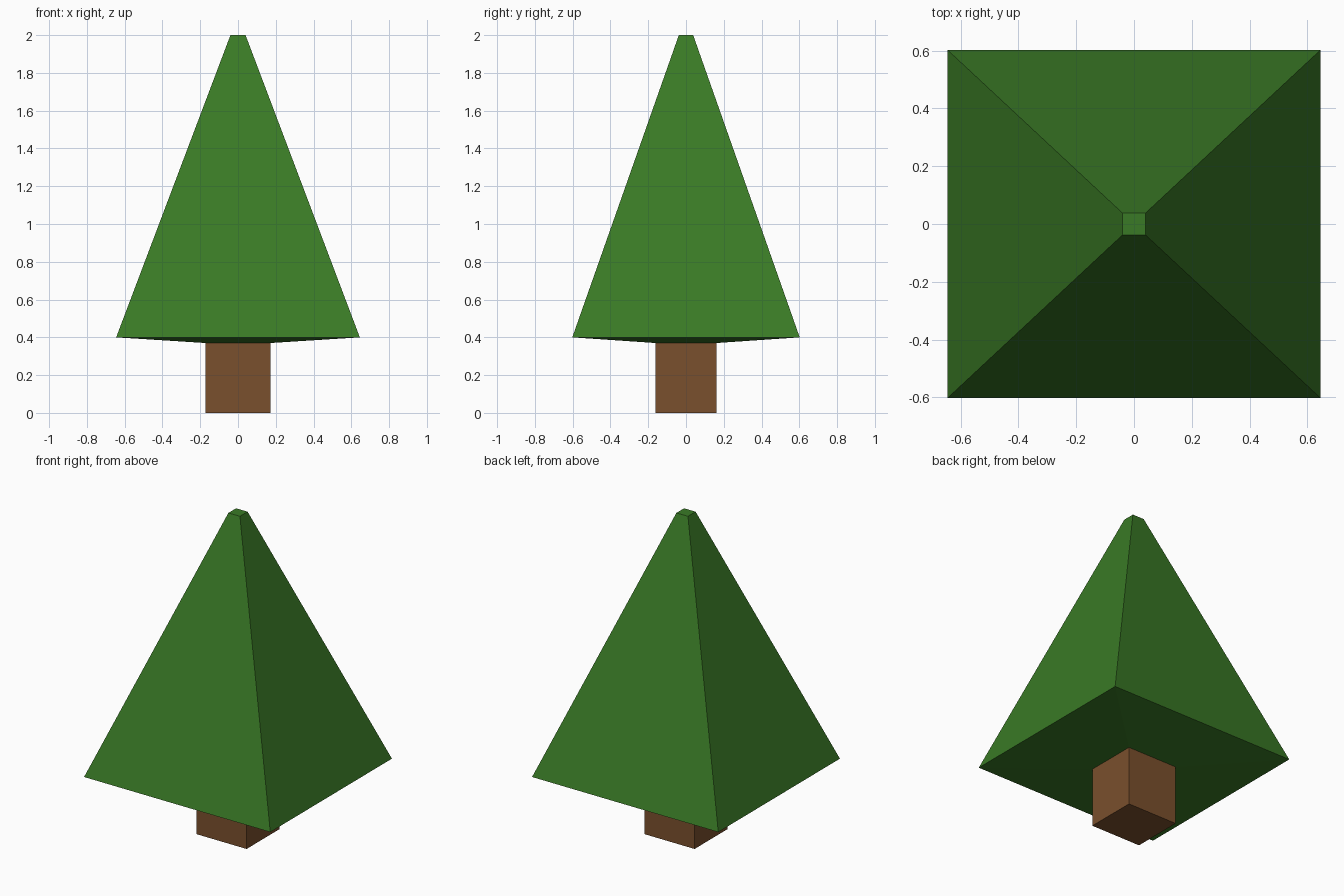
import bpy
import bmesh

cube = bpy.data.objects.get("Cube")
if cube:
    bpy.data.objects.remove(cube, do_unlink=True)


def make_material(name, rgb):
    mat = bpy.data.materials.new(name)
    mat.use_nodes = True
    colour = (*rgb, 1.0)
    mat.diffuse_color = colour
    mat.node_tree.nodes["Principled BSDF"].inputs["Base Color"].default_value = colour
    return mat


def loft(name, sections, mat, cap_start=True, cap_end=True):
    """Stack rectangular sections (half width, half depth, height) into a flat-faced part."""
    bm = bmesh.new()
    rings = [[bm.verts.new((sx * w, sy * d, z))
              for sx, sy in ((-1, -1), (1, -1), (1, 1), (-1, 1))]
             for w, d, z in sections]
    for low, high in zip(rings, rings[1:]):
        for i in range(4):
            j = (i + 1) % 4
            bm.faces.new((low[i], low[j], high[j], high[i]))
    if cap_start:
        bm.faces.new(rings[0][::-1])
    if cap_end:
        bm.faces.new(rings[-1])
    mesh = bpy.data.meshes.new(name)
    bm.to_mesh(mesh)
    bm.free()
    mesh.materials.append(mat)
    obj = bpy.data.objects.new(name, mesh)
    bpy.context.collection.objects.link(obj)
    return obj


green = make_material("leaf green", (0.042, 0.195, 0.019))
brown = make_material("bark brown", (0.195, 0.080, 0.026))

# Square trunk, open where it meets the foliage
trunk_w, trunk_d, trunk_top = 0.173, 0.162, 0.37
loft("trunk", [(trunk_w, trunk_d, 0), (trunk_w, trunk_d, trunk_top)], brown, cap_end=False)

# Foliage: shallow sloping underside, then a tall pyramid with a blunt tip
loft("foliage", [(trunk_w, trunk_d, trunk_top), (0.645, 0.602, 0.40), (0.04, 0.038, 2.0)],
     green, cap_start=False)
